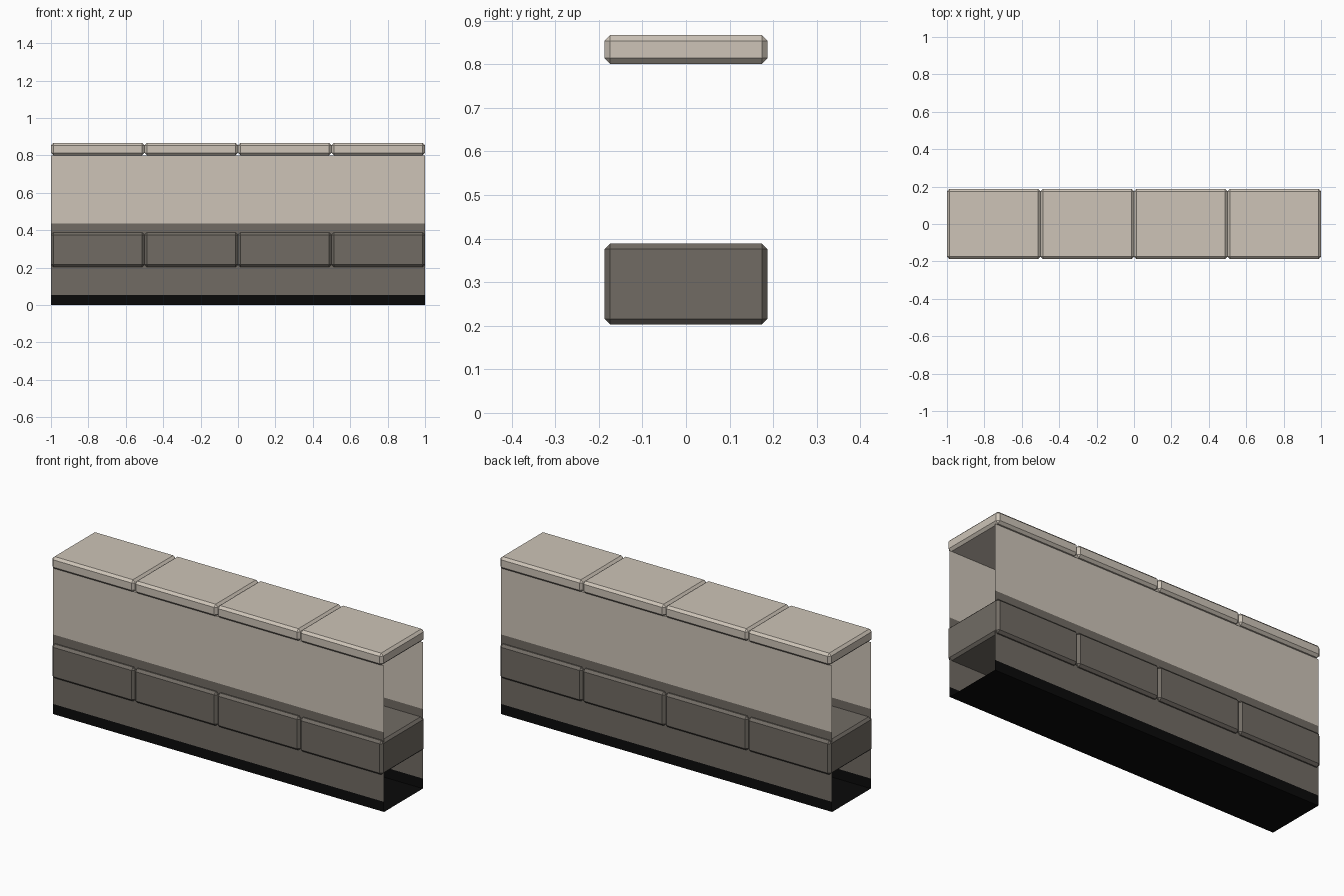
import bpy, bmesh

if "Cube" in bpy.data.objects:
    bpy.data.objects.remove(bpy.data.objects["Cube"])


def material(name, rgb):
    m = bpy.data.materials.new(name)
    m.diffuse_color = (*rgb, 1)
    m.use_nodes = True
    m.node_tree.nodes["Principled BSDF"].inputs["Base Color"].default_value = m.diffuse_color
    return m


STONE = material("pale stone", (0.61, 0.55, 0.475))
GREY = material("dark grey stone", (0.165, 0.148, 0.127))
BLACK = material("black base", (0.003, 0.003, 0.003))


def finish(name, bm, mats):
    me = bpy.data.meshes.new(name)
    bm.to_mesh(me)
    bm.free()
    for m in mats:
        me.materials.append(m)
    ob = bpy.data.objects.new(name, me)
    bpy.context.collection.objects.link(ob)
    return ob


def block(name, x, z0, z1, mat, depth=0.374, length=0.5, chamfer=0.013):
    """Chamfered stone block spanning the wall."""
    bm = bmesh.new()
    bmesh.ops.create_cube(bm, size=1)
    for v in bm.verts:
        v.co.x = x + v.co.x * length
        v.co.y *= depth
        v.co.z = z0 + (v.co.z + 0.5) * (z1 - z0)
    bmesh.ops.bevel(bm, geom=bm.edges[:], offset=chamfer, segments=1,
                    affect='EDGES')
    finish(name, bm, [mat])


# Thin wall shell: open-ended U profile, coloured in bands by height
W = 0.167
heights = [0.8, 0.435, 0.055, 0.0]
profile = [(-W, z) for z in heights] + [(W, z) for z in reversed(heights)]
bm = bmesh.new()
left, right = [[bm.verts.new((x, y, z)) for y, z in profile] for x in (-1, 1)]
for i in range(len(profile) - 1):
    f = bm.faces.new((left[i], left[i + 1], right[i + 1], right[i]))
    z = f.calc_center_median().z
    f.material_index = 0 if z > 0.435 else 1 if z > 0.055 else 2
bmesh.ops.recalc_face_normals(bm, faces=bm.faces[:])
# Outward normals: the floor must face down
floor = min(bm.faces, key=lambda f: f.calc_center_median().z)
if floor.normal.z > 0:
    bmesh.ops.reverse_faces(bm, faces=bm.faces[:])
finish("wall_shell", bm, [STONE, GREY, BLACK])

# Two rows of four blocks: middle course and coping
for i in range(4):
    x = -0.75 + 0.5 * i
    block(f"course_block_{i + 1}", x, 0.203, 0.389, GREY)
    block(f"coping_stone_{i + 1}", x, 0.801, 0.867, STONE)
